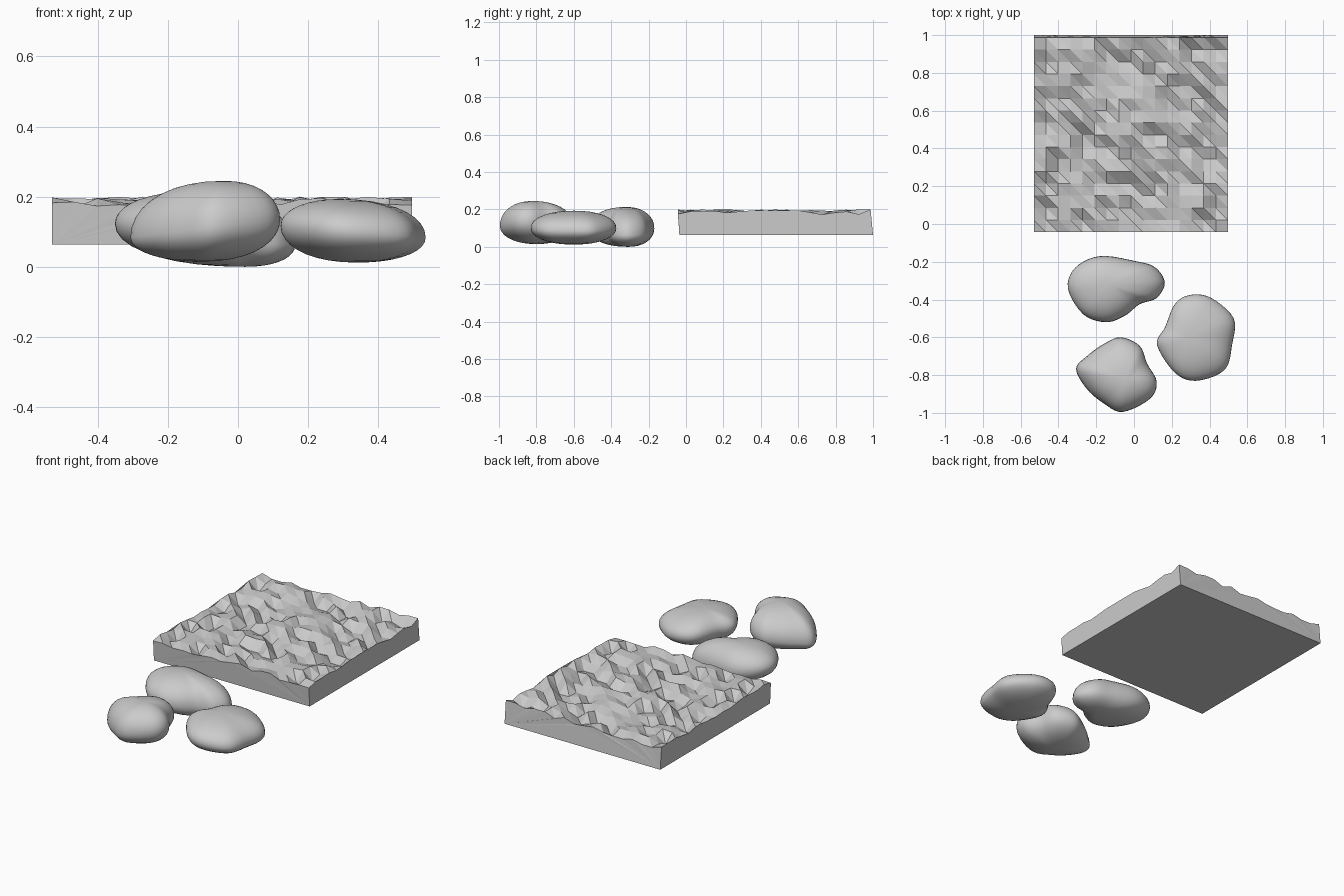
import bpy, bmesh, math, random
from mathutils import Vector

if "Cube" in bpy.data.objects:
    bpy.data.objects.remove(bpy.data.objects["Cube"])

random.seed(7)


def finish(name, bm, smooth):
    bmesh.ops.recalc_face_normals(bm, faces=bm.faces[:])
    me = bpy.data.meshes.new(name)
    bm.to_mesh(me)
    bm.free()
    ob = bpy.data.objects.new(name, me)
    bpy.context.collection.objects.link(ob)
    for p in me.polygons:
        p.use_smooth = smooth
    return ob


def closed_curve(pts, steps=5):
    # periodic Catmull-Rom through the outline points
    out, n = [], len(pts)
    for i in range(n):
        a, b, c, d = (Vector(pts[(i + k) % n]) for k in (-1, 0, 1, 2))
        for s in range(steps):
            t = s / steps
            out.append(0.5 * (2 * b + (c - a) * t + (2 * a - 5 * b + 4 * c - d) * t * t
                              + (3 * b - a - 3 * c + d) * t ** 3))
    return out


def stone(name, outline, mid_z, slope, top, bottom, rings=9):
    # pebble: plan outline at mid height, domed to a top and a bottom apex
    rim = closed_curve(outline)
    cx = sum(p.x for p in rim) / len(rim)
    bm = bmesh.new()

    def ring(phi, apex):
        c, s = math.cos(phi) ** 0.92, math.sin(phi) ** 0.96
        vs = []
        for p in rim:
            z = mid_z + slope * (p.x - cx)
            vs.append(bm.verts.new((apex[0] + (p.x - apex[0]) * c,
                                    apex[1] + (p.y - apex[1]) * c,
                                    z + (apex[2] - z) * s)))
        return vs

    def bridge(a, b):
        n = len(a)
        for i in range(n):
            j = (i + 1) % n
            bm.faces.new((a[i], a[j], b[j], b[i]))

    equator = ring(0, top)
    for apex in (top, bottom):
        prev = equator
        for k in range(1, rings):
            cur = ring(math.pi / 2 * k / rings, apex)
            bridge(prev, cur)
            prev = cur
        tip = bm.verts.new(apex)
        for i in range(len(prev)):
            bm.faces.new((prev[i], prev[(i + 1) % len(prev)], tip))
    return finish(name, bm, True)


# rough slab: faceted random top, plain sides, flat bottom
N, X0, X1, Z0 = 16, -0.53, 0.497, 0.063
bm = bmesh.new()
grid = []
for j in range(N + 1):
    row = []
    for i in range(N + 1):
        edge = i in (0, N) or j in (0, N)
        z = random.choice((0.18, 0.19, 0.2) if edge else (0.15, 0.17, 0.185, 0.195, 0.2))
        z -= random.uniform(0, 0.008)
        row.append(bm.verts.new((X0 + (X1 - X0) * i / N, -0.043 + 1.03 * j / N, z)))
    grid.append(row)
for j in range(N):
    for i in range(N):
        a, b, c, d = grid[j][i], grid[j][i + 1], grid[j + 1][i + 1], grid[j + 1][i]
        bm.faces.new((a, b, d))
        bm.faces.new((b, c, d))
base = [bm.verts.new((x, y, Z0)) for x, y in
        ((X0, -0.035), (X1, -0.035), (X1, 1.0), (X0, 1.0))]
bm.faces.new(base)
sides = (grid[0], [r[N] for r in grid], grid[N][::-1], [r[0] for r in grid][::-1])
for k, line in enumerate(sides):
    bm.faces.new([base[k], base[(k + 1) % 4]] + line[::-1])
bmesh.ops.triangulate(bm, faces=[f for f in bm.faces if len(f.verts) > 4])
finish("rough_slab", bm, False)

# three smooth stones
stone("back_stone",
      [(-.35, -.34), (-.31, -.23), (-.18, -.17), (0, -.195), (.11, -.228), (.163, -.31),
       (.12, -.392), (.03, -.425), (-.05, -.487), (-.15, -.52), (-.27, -.477)],
      0.09, -0.12, (-.14, -.32, .213), (.02, -.31, 0.0))
stone("front_stone",
      [(-.07, -.6), (.03, -.645), (.07, -.74), (.12, -.835), (.085, -.925), (-.06, -.995),
       (-.16, -.95), (-.25, -.873), (-.307, -.767), (-.25, -.7), (-.16, -.635)],
      0.11, 0.12, (-.04, -.82, .245), (-.1, -.8, 0.015))
stone("right_stone",
      [(.3, -.375), (.41, -.392), (.528, -.5), (.52, -.635), (.48, -.772), (.33, -.83),
       (.217, -.788), (.122, -.64), (.165, -.545), (.217, -.423)],
      0.1, -0.08, (.29, -.6, .193), (.34, -.6, 0.012))
